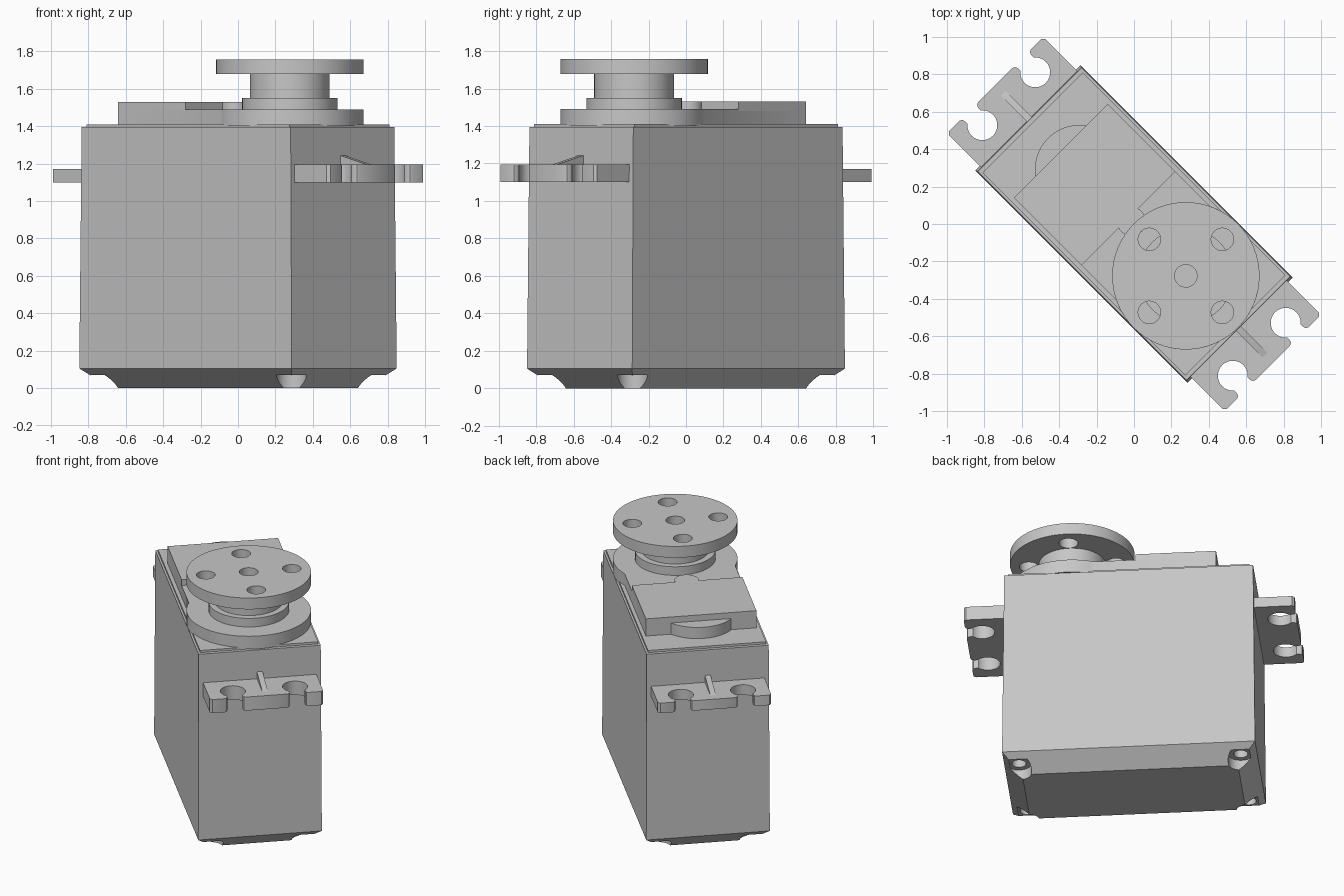
import bpy, bmesh
from math import radians, degrees, cos, sin, asin
from mathutils import Matrix

cube = bpy.data.objects.get("Cube")
if cube:
    bpy.data.objects.remove(cube, do_unlink=True)

grey = bpy.data.materials.new("plain grey")
grey.use_nodes = True
colour = (0.57, 0.57, 0.57, 1)
grey.diffuse_color = colour
grey.node_tree.nodes["Principled BSDF"].inputs["Base Color"].default_value = colour

# The whole unit stands diagonally: local x is its long axis
TURN = Matrix.Rotation(radians(-45), 4, 'Z')


def rect(x0, x1, y):
    return [(x0, -y), (x1, -y), (x1, y), (x0, y)]


def arc(cx, cy, r, a0, a1, n):
    return [(cx + r * cos(radians(a0 + (a1 - a0) * i / n)),
             cy + r * sin(radians(a0 + (a1 - a0) * i / n))) for i in range(n + 1)]


def circle(cx, cy, r, n=48):
    return arc(cx, cy, r, 0, 360, n)[:-1]


def loft(name, *rings):
    """Closed solid through (outline, height) rings, bottom to top."""
    bm = bmesh.new()
    loops = [[bm.verts.new((x, y, z)) for x, y in pts] for pts, z in rings]
    bm.faces.new(loops[0][::-1])
    bm.faces.new(loops[-1])
    for low, high in zip(loops, loops[1:]):
        n = len(low)
        for i in range(n):
            j = (i + 1) % n
            bm.faces.new((low[i], low[j], high[j], high[i]))
    bmesh.ops.recalc_face_normals(bm, faces=bm.faces)
    bm.transform(TURN)
    mesh = bpy.data.meshes.new(name)
    bm.to_mesh(mesh)
    bm.free()
    mesh.materials.append(grey)
    obj = bpy.data.objects.new(name, mesh)
    bpy.context.collection.objects.link(obj)
    return obj


def prism(name, pts, z0, z1):
    return loft(name, (pts, z0), (pts, z1))


def cut(obj, cutters):
    for c in cutters:
        c.hide_render = True
        mod = obj.modifiers.new("cut", 'BOOLEAN')
        mod.operation, mod.solver, mod.object = 'DIFFERENCE', 'EXACT', c
    graph = bpy.context.evaluated_depsgraph_get()
    mesh = bpy.data.meshes.new_from_object(obj.evaluated_get(graph))
    obj.modifiers.clear()
    obj.data = mesh
    for c in cutters:
        bpy.data.objects.remove(c, do_unlink=True)


parts = []

# Case with tapered base, and screw recesses at the four bottom corners
case = loft("case", (rect(-0.685, 0.685, 0.28), 0), (rect(-0.803, 0.803, 0.397), 0.105),
            (rect(-0.79, 0.79, 0.392), 1.395))
corners = [(sx * 0.704, sy * 0.30) for sx in (-1, 1) for sy in (-1, 1)]
cut(case, [prism("recess_cutter", circle(x, y, 0.08, 32), -0.1, 0.07) for x, y in corners])
cut(case, [prism("screw_cutter", circle(x, y, 0.045, 24), -0.1, 0.2) for x, y in corners])
parts.append(case)

# Lid and raised gear cover
HUB = 0.392
parts.append(prism("lid", rect(-0.767, 0.767, 0.379), 1.38, 1.41))
sweep = 180 - degrees(asin(0.355 / 0.394))
parts.append(prism("gear_cover", [(-0.552, 0.355), (-0.552, -0.355)]
                   + arc(HUB, 0, 0.394, -sweep, sweep, 48), 1.40, 1.49))
parts.append(prism("cover_block", rect(-0.552, -0.042, 0.355), 1.48, 1.53))
parts.append(prism("cover_bump", circle(-0.02, 0, 0.077, 32), 1.48, 1.53))
parts.append(prism("rear_bulge", circle(-0.41, 0, 0.24), 1.40, 1.488))

# Output shaft and round horn
parts.append(prism("shaft_collar", circle(HUB, 0, 0.255), 1.48, 1.55))
neck = prism("horn_neck", circle(HUB, 0, 0.213), 1.54, 1.68)
horn = prism("horn_disc", circle(HUB, 0, 0.394, 64), 1.678, 1.757)
holes = [(HUB, 0)] + [(HUB + 0.276 * dx, 0.276 * dy)
                      for dx, dy in ((1, 0), (-1, 0), (0, 1), (0, -1))]
cut(horn, [prism("hole_cutter", circle(x, y, 0.06, 32), 1.6, 1.8) for x, y in holes])
cut(neck, [prism("bore_cutter", circle(HUB, 0, 0.06, 32), 1.6, 1.8)])
parts += [neck, horn]

# Mounting flanges with open keyhole slots, and a wedge rib on each
half = ([(0.77, 0.364), (1.035, 0.364), (1.05, 0.35), (1.05, 0.27), (1.043, 0.256), (1.028, 0.25)]
        + arc(0.947, 0.2, 0.08, 39, 321, 28)
        + [(1.028, 0.15), (1.043, 0.144), (1.05, 0.13)])
outline = half + [(x, -y) for x, y in reversed(half)]
for side, sign, top in (("front", 1, 1.195), ("rear", -1, 1.17)):
    def flip(pts):
        return [(sign * x, sign * y) for x, y in pts]
    parts.append(prism(side + "_flange", flip(outline), 1.10, top))
    parts.append(loft(side + "_rib", (flip(rect(0.77, 1.01, 0.018)), top - 0.005),
                      (flip(rect(0.77, 0.785, 0.018)), top + 0.05)))

# Smooth round walls, keep edges crisp
bpy.ops.object.select_all(action='DESELECT')
for obj in parts:
    obj.select_set(True)
bpy.context.view_layer.objects.active = parts[0]
bpy.ops.object.shade_smooth_by_angle(angle=radians(30))
